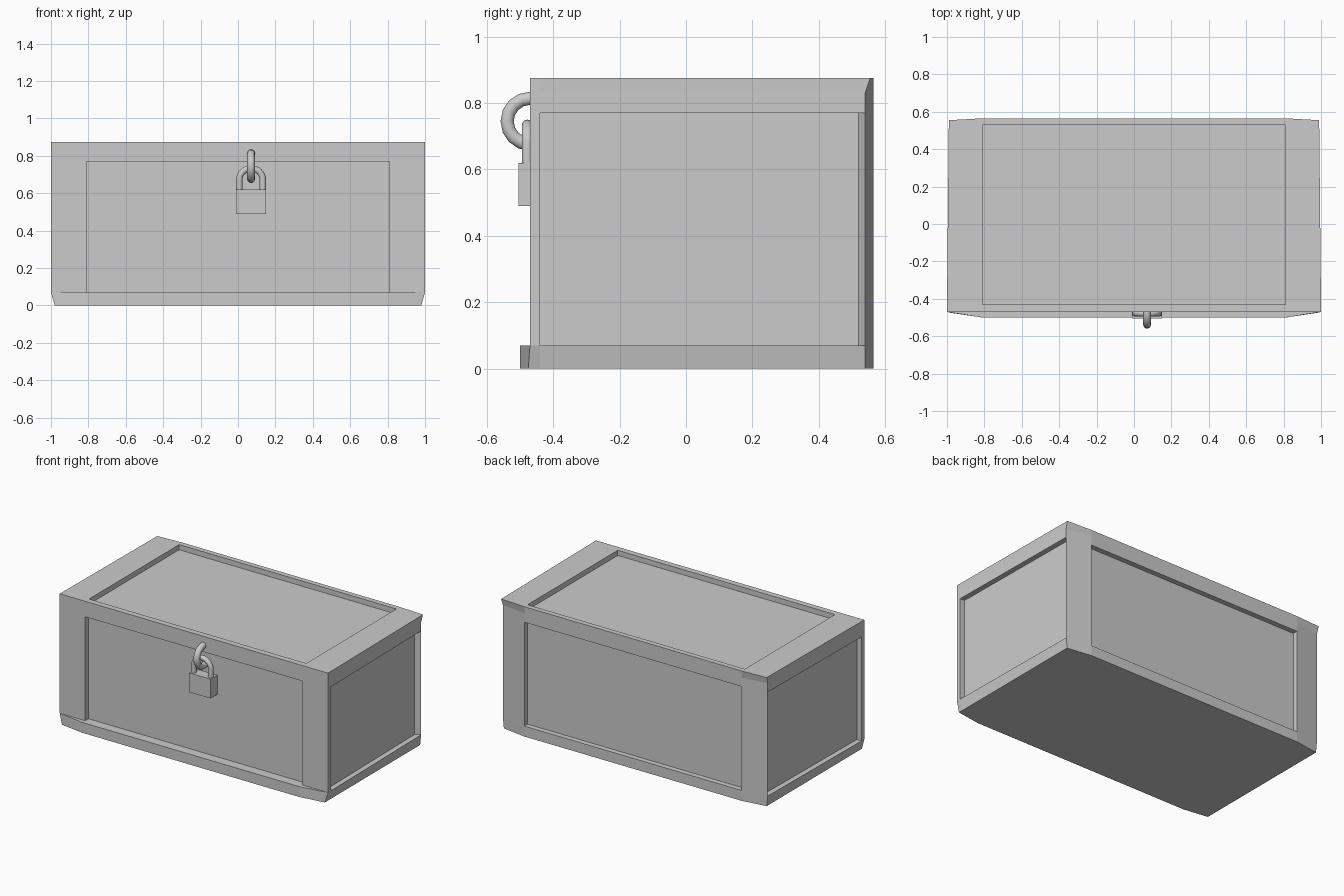
import bpy, bmesh, math
from mathutils import Vector

cube = bpy.data.objects.get("Cube")
if cube:
    bpy.data.objects.remove(cube, do_unlink=True)

grey = bpy.data.materials.new("plain_grey")
grey.use_nodes = True
GREY = (0.6, 0.6, 0.6, 1)
grey.diffuse_color = GREY
grey.node_tree.nodes["Principled BSDF"].inputs["Base Color"].default_value = GREY

PANEL_X, DEPTH = 0.81, 0.035
LOW, HIGH, TOP = 0.07, 0.77, 0.875


def finish(bm, name):
    mesh = bpy.data.meshes.new(name)
    bmesh.ops.recalc_face_normals(bm, faces=bm.faces)
    bm.to_mesh(mesh)
    bm.free()
    mesh.materials.append(grey)
    obj = bpy.data.objects.new(name, mesh)
    bpy.context.collection.objects.link(obj)
    return obj


# Chest body: stacked outlines with bevelled corners
def outline(bm, z, front_x, back_x, front_corner, front_mid, back_corner):
    right = [(PANEL_X, front_mid), (front_x, front_corner), (front_x, -0.44),
             (back_x, back_corner), (PANEL_X, 0.565)]
    left = [(-x, y) for x, y in reversed(right)]
    return [bm.verts.new((x, y, z)) for x, y in right + left]


bm = bmesh.new()
rings = [
    outline(bm, 0, 0.98, 0.98, -0.475, -0.50, 0.54),
    outline(bm, LOW, 1, 0.987, -0.47, -0.50, 0.54),
    outline(bm, LOW, 1, 0.987, -0.47, -0.47, 0.54),
    outline(bm, HIGH, 1, 0.987, -0.47, -0.47, 0.54),
    outline(bm, 0.83, 1, 0.987, -0.47, -0.47, 0.54),
    outline(bm, TOP, 1, 0.99, -0.47, -0.47, 0.555),
]
count = len(rings[0])
bm.faces.new(list(reversed(rings[0])))
for a, b in zip(rings, rings[1:]):
    for i in range(count):
        j = (i + 1) % count
        bm.faces.new((a[i], a[j], b[j], b[i]))

# Lid frame around the top panel
r = rings[-1]
fr, br, bl, fl = [bm.verts.new((x, y, TOP)) for x, y in
                  ((PANEL_X, -0.43), (PANEL_X, 0.53), (-PANEL_X, 0.53), (-PANEL_X, -0.43))]
bm.faces.new(r[0:5] + [br, fr])
bm.faces.new(r[5:10] + [fl, bl])
bm.faces.new((r[9], r[0], fr, fl))
bm.faces.new((br, r[4], r[5], bl))
bm.faces.new((fr, br, bl, fl))
bmesh.ops.remove_doubles(bm, verts=bm.verts, dist=0.0005)
bmesh.ops.recalc_face_normals(bm, faces=bm.faces)

# Recess the lid, front, back and end panels
panels = [f for f in bm.faces if f.calc_area() > 0.5 and f.calc_center_median().z > 0.1]
for panel in panels:
    side = abs(panel.normal.x) > 0.9
    bmesh.ops.inset_individual(bm, faces=[panel], thickness=0, depth=-DEPTH)
    if side:
        for v in panel.verts:
            if v.co.y > 0.5:
                v.co.y = 0.52
finish(bm, "chest_body")

# Padlock body
LOCK_X = 0.07
bm = bmesh.new()
bmesh.ops.create_cube(bm, size=1)
for v in bm.verts:
    v.co = Vector((LOCK_X + v.co.x * 0.16, -0.47 + v.co.y * 0.07, 0.555 + v.co.z * 0.13))
finish(bm, "padlock_body")


# Round bars swept along a path
def bar(name, points, radius, cyclic=False):
    curve = bpy.data.curves.new(name, "CURVE")
    curve.dimensions = "3D"
    curve.bevel_depth = radius
    curve.bevel_resolution = 3
    curve.use_fill_caps = True
    spline = curve.splines.new("POLY")
    spline.points.add(len(points) - 1)
    for p, co in zip(spline.points, points):
        p.co = (*co, 1)
    spline.use_cyclic_u = cyclic
    spline.use_smooth = True
    curve.materials.append(grey)
    obj = bpy.data.objects.new(name, curve)
    bpy.context.collection.objects.link(obj)


arc = [math.pi * i / 16 for i in range(17)]
shackle = [(LOCK_X + 0.063 * math.cos(a), -0.478, 0.67 + 0.063 * math.sin(a)) for a in arc]
shackle = [(shackle[0][0], -0.478, 0.6)] + shackle + [(shackle[-1][0], -0.478, 0.6)]
bar("padlock_shackle", shackle, 0.017)

hasp = [(LOCK_X, -0.47 + 0.069 * math.cos(2 * a), 0.745 + 0.069 * math.sin(2 * a)) for a in arc[:-1]]
bar("hasp_ring", hasp, 0.021, True)
